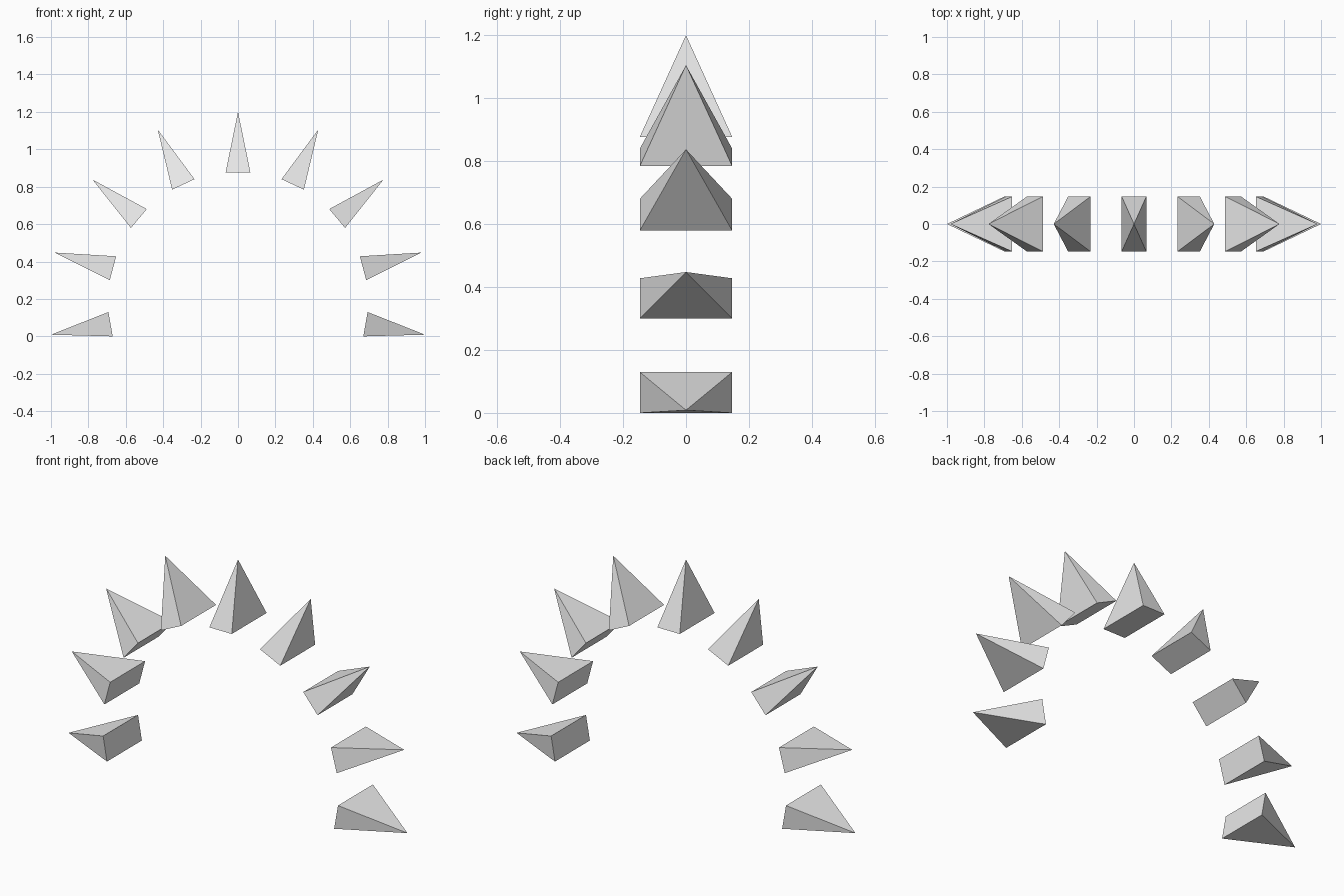
import bpy, bmesh, math
from mathutils import Matrix, Vector

cube = bpy.data.objects.get("Cube")
if cube:
    bpy.data.objects.remove(cube, do_unlink=True)

HUB_Z = 0.185        # height of the arc centre
BASE_R, TIP_R = 0.692, 1.0154
HALF_W, HALF_D = 0.066, 0.147

grey = bpy.data.materials.new("light_grey")
grey.use_nodes = True
colour = (0.8, 0.8, 0.8, 1)
grey.diffuse_color = colour
grey.node_tree.nodes["Principled BSDF"].inputs["Base Color"].default_value = colour


def spike(name, degrees):
    """Four-sided pyramid pointing outwards from the arc centre."""
    bm = bmesh.new()
    base = [bm.verts.new((sx * HALF_W, sy * HALF_D, BASE_R))
            for sx, sy in ((-1, -1), (-1, 1), (1, 1), (1, -1))]
    tip = bm.verts.new((0, 0, TIP_R))
    bm.faces.new(base)
    for i in range(4):
        bm.faces.new((base[i], base[(i + 1) % 4], tip))
    bmesh.ops.recalc_face_normals(bm, faces=bm.faces)
    bm.transform(Matrix.Translation(Vector((0, 0, HUB_Z)))
                 @ Matrix.Rotation(math.radians(degrees), 4, "Y"))
    mesh = bpy.data.meshes.new(name)
    bm.to_mesh(mesh)
    bm.free()
    mesh.materials.append(grey)
    bpy.context.collection.objects.link(bpy.data.objects.new(name, mesh))


# Fan of spikes, mirrored either side of the top one
spike("top_spike", 0)
for n, label in enumerate(("upper", "shoulder", "side", "lower"), 1):
    spike(f"{label}_spike_left", 25 * n)
    spike(f"{label}_spike_right", -25 * n)
